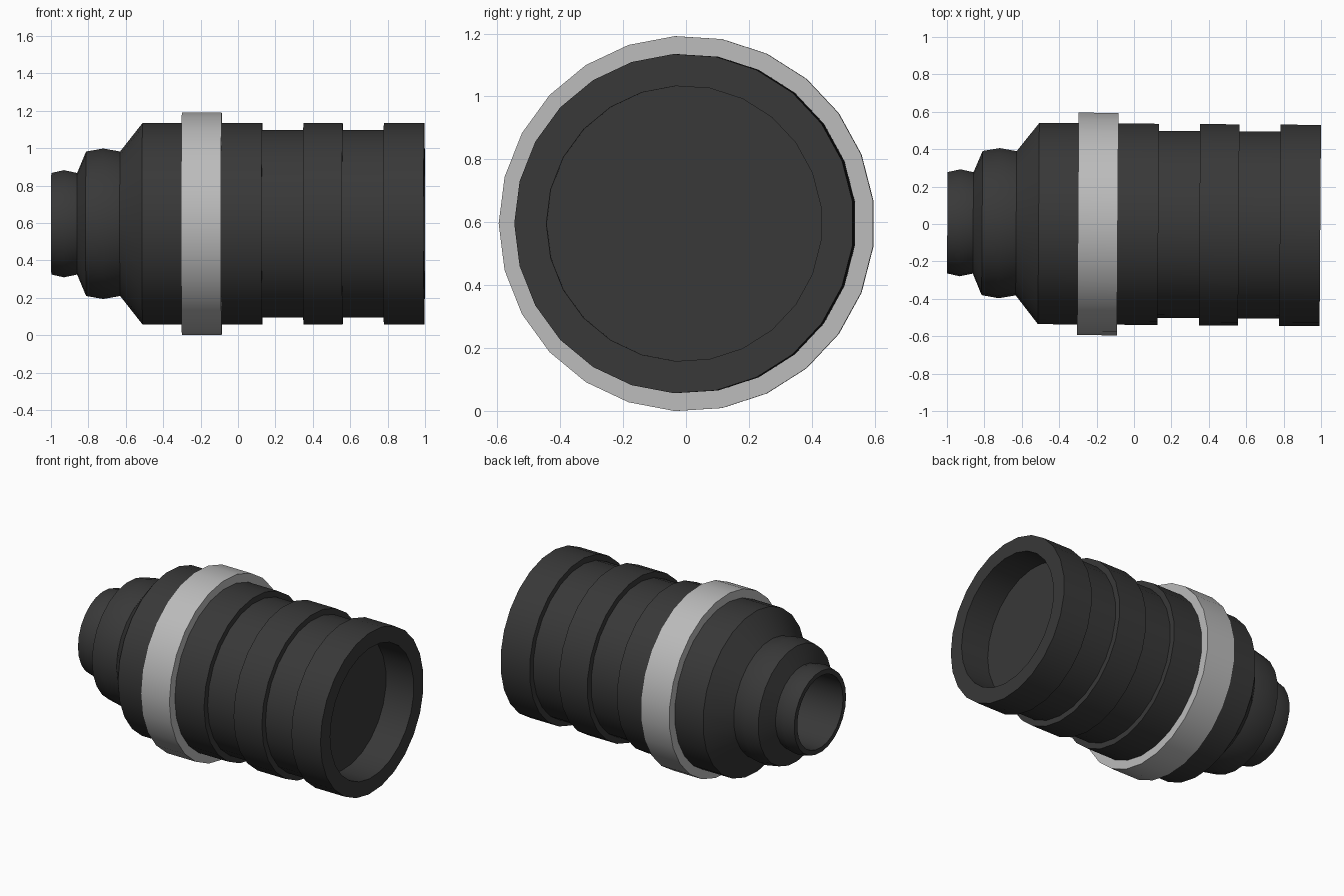
import bpy, bmesh, math
from mathutils import Matrix

if "Cube" in bpy.data.objects:
    bpy.data.objects.remove(bpy.data.objects["Cube"])

SIDES = 25
R_RING, R_BAND, R_GROOVE = 0.597, 0.54, 0.502
# lens axis runs along x, turned by a fraction of a degree
PLACE = Matrix.Translation((0, 0.001, R_RING * 0.998)) @ Matrix.Rotation(math.radians(-0.4), 4, 'Z')


def material(name, value):
    m = bpy.data.materials.new(name)
    m.diffuse_color = (value, value, value, 1)
    m.use_nodes = True
    m.node_tree.nodes["Principled BSDF"].inputs["Base Color"].default_value = m.diffuse_color
    return m


def lathe(name, profile, mat):
    """Revolve (x, radius) points about the x axis; radius 0 closes to a cap."""
    bm = bmesh.new()
    rings = []
    for x, r in profile:
        if r == 0:
            rings.append(None)
            continue
        ring = []
        for i in range(SIDES):
            a = math.pi + 2 * math.pi * i / SIDES
            ring.append(bm.verts.new((x, r * math.cos(a), r * math.sin(a))))
        rings.append(ring)
    for a, b in zip(rings, rings[1:]):
        if a is None:
            bm.faces.new(b[::-1])
        elif b is None:
            bm.faces.new(a)
        else:
            for i in range(SIDES):
                j = (i + 1) % SIDES
                bm.faces.new((a[i], b[i], b[j], a[j]))
    # every profile runs from -x to +x over the outside
    bmesh.ops.reverse_faces(bm, faces=bm.faces[:])
    bm.transform(PLACE)
    me = bpy.data.meshes.new(name)
    bm.to_mesh(me)
    bm.free()
    me.materials.append(mat)
    ob = bpy.data.objects.new(name, me)
    bpy.context.collection.objects.link(ob)
    bpy.ops.object.select_all(action='DESELECT')
    ob.select_set(True)
    bpy.context.view_layer.objects.active = ob
    bpy.ops.object.shade_smooth_by_angle(angle=math.radians(30))
    return ob


black = material("black_rubber", 0.04)
silver = material("silver_metal", 0.5)

# Hollow eyepiece with a slightly bulged rim
lathe("eyepiece", [(-0.63, 0), (-0.63, 0.24), (-0.998, 0.24), (-0.998, 0.272),
                   (-0.93, 0.287), (-0.86, 0.272)], black)

# Bulged rear collar
lathe("rear_collar", [(-0.86, 0.272), (-0.812, 0.387), (-0.72, 0.403), (-0.63, 0.387)], black)

# Barrel: cone, raised bands, grooves and recessed front glass
barrel = [(-0.63, 0.387), (-0.51, R_BAND)]
for x0, x1, r in [(-0.51, 0.13, R_BAND), (0.13, 0.35, R_GROOVE), (0.35, 0.56, R_BAND),
                  (0.56, 0.78, R_GROOVE), (0.78, 0.996, R_BAND)]:
    if (x0, r) != barrel[-1]:
        barrel.append((x0, r))
    barrel.append((x1, r))
barrel += [(0.996, 0.438), (0.79, 0.438), (0.79, 0)]
lathe("barrel", barrel, black)

# Silver ring around the barrel
lathe("silver_ring", [(-0.3, R_BAND), (-0.3, R_RING), (-0.087, R_RING), (-0.087, R_BAND)], silver)
